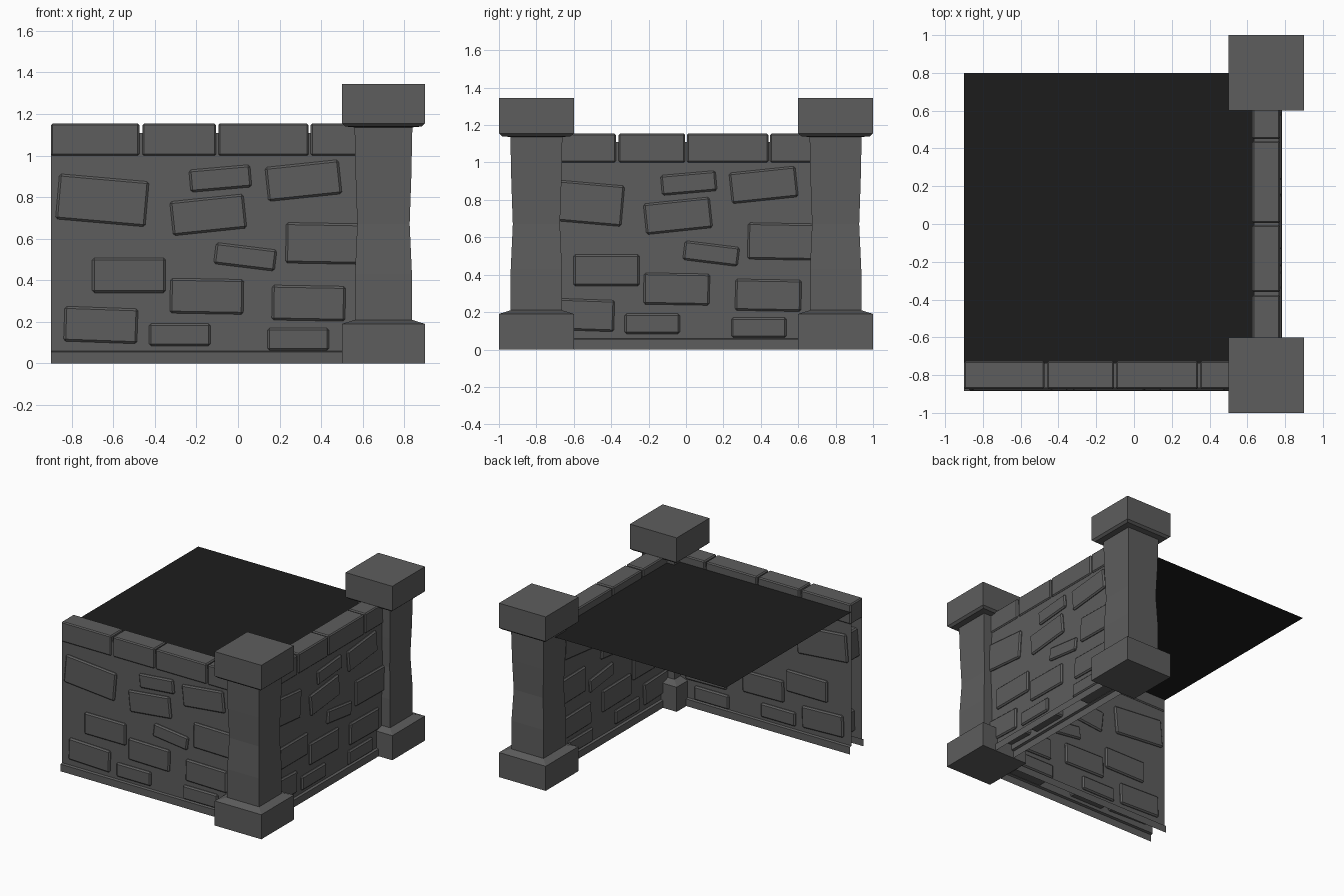
import bpy, bmesh, math
from mathutils import Matrix

if "Cube" in bpy.data.objects:
    bpy.data.objects.remove(bpy.data.objects["Cube"])


def material(name, value):
    m = bpy.data.materials.new(name)
    m.diffuse_color = (value, value, value, 1)
    m.use_nodes = True
    m.node_tree.nodes["Principled BSDF"].inputs["Base Color"].default_value = m.diffuse_color
    return m


STONE = material("grey stone", 0.11)
ROOF = material("dark deck", 0.012)


def make(name, bm, mat, matrix=Matrix(), chamfer=0):
    bmesh.ops.transform(bm, matrix=matrix, verts=bm.verts)
    mesh = bpy.data.meshes.new(name)
    bm.to_mesh(mesh)
    bm.free()
    mesh.materials.append(mat)
    ob = bpy.data.objects.new(name, mesh)
    bpy.context.collection.objects.link(ob)
    if chamfer:
        bev = ob.modifiers.new("chamfer", 'BEVEL')
        bev.width = chamfer
        bev.segments = 1


def pillar(name, x, y):
    # square rings: base, slightly waisted shaft, cap
    rings = [(0, .2), (.19, .2), (.21, .137), (.43, .137), (.67, .126),
             (.9, .134), (1.136, .139), (1.14, .183), (1.155, .2), (1.345, .2)]
    bm = bmesh.new()
    loops = [[bm.verts.new((x + sx * h, y + sy * h, z))
              for sx, sy in ((-1, -1), (1, -1), (1, 1), (-1, 1))] for z, h in rings]
    for a, b in zip(loops, loops[1:]):
        for i in range(4):
            j = (i + 1) % 4
            bm.faces.new((a[i], a[j], b[j], b[i]))
    bm.faces.new(loops[0][::-1])
    bm.faces.new(loops[-1])
    make(name, bm, STONE)


# raised stones: centre along wall, centre height, width, height, tilt in degrees
STONES = [(-.553, .785, .433, .218, -5), (.015, .89, .295, .108, 5),
          (.415, .88, .356, .165, 6), (-.043, .715, .356, .165, 6),
          (.135, .513, .295, .103, -7), (.54, .577, .42, .195, -1),
          (-.425, .424, .353, .168, 0), (-.05, .323, .353, .168, -1),
          (.44, .29, .353, .168, -1), (-.56, .185, .353, .168, -2),
          (-.18, .138, .295, .108, 0), (.39, .117, .295, .108, 0)]
COPING = [(-.8, -.375), (-.36, -.005), (.005, .44), (.45, .8)]


def wall(name, matrix):
    # hollow shell with skirting on both sides, open underneath and at the ends
    half = [(-.083, 0), (-.083, .055), (-.065, .06), (-.065, 1.11)]
    profile = half + [(-y, z) for y, z in reversed(half)]
    bm = bmesh.new()
    a, b = [[bm.verts.new((u, y, z)) for y, z in profile] for u in (-.8, .8)]
    for i in range(len(profile) - 1):
        bm.faces.new((a[i], b[i], b[i + 1], a[i + 1]))
    make(name + "_shell", bm, STONE, matrix)

    # stones pass right through the wall and stand proud on both sides
    bm = bmesh.new()
    for u, z, w, h, tilt in STONES:
        bmesh.ops.create_cube(bm, size=1, matrix=Matrix.Translation((u, 0, z))
                              @ Matrix.Rotation(math.radians(-tilt), 4, 'Y')
                              @ Matrix.Diagonal((w, .162, h, 1)))
    make(name + "_stones", bm, STONE, matrix, .01)

    # coping blocks along the top
    bm = bmesh.new()
    for u0, u1 in COPING:
        bmesh.ops.create_cube(bm, size=1, matrix=Matrix.Translation(
            ((u0 + u1) / 2, 0, 1.077)) @ Matrix.Diagonal((u1 - u0, .148, .155, 1)))
    make(name + "_coping", bm, STONE, matrix, .008)


wall("front_wall", Matrix.Translation((-.1, -.8, 0)))
wall("side_wall", Matrix.Translation((.7, 0, 0)) @ Matrix.Rotation(math.pi / 2, 4, 'Z'))
pillar("front_pillar", .7, -.8)
pillar("back_pillar", .7, .8)

# flat dark deck just below the coping top
bm = bmesh.new()
bm.faces.new([bm.verts.new((x, y, 1.095)) for x, y in
              ((-.9, -.8), (.7, -.8), (.7, .8), (-.9, .8))])
make("deck", bm, ROOF)
